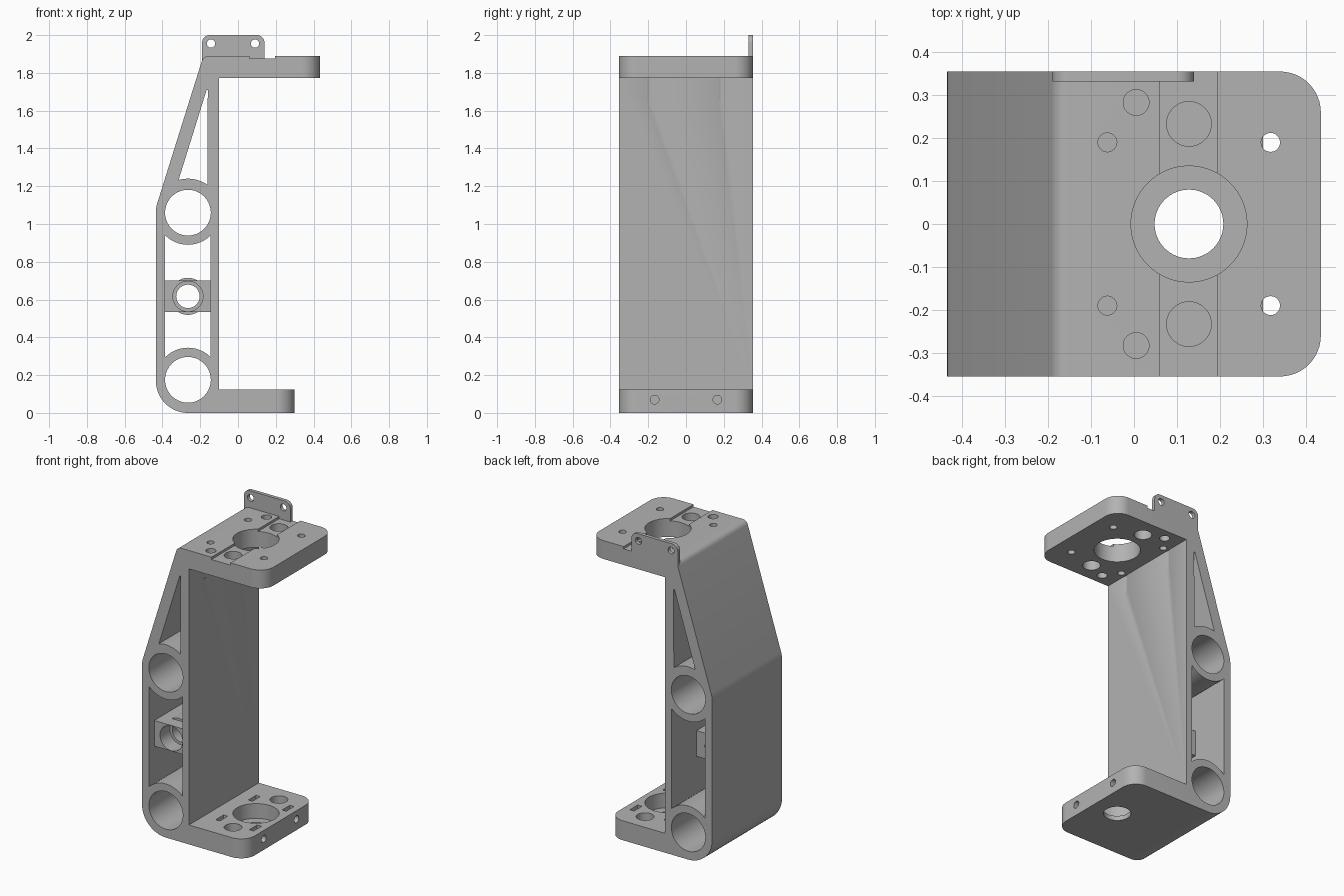
import bpy, bmesh
from math import sin, cos, radians
from mathutils import Vector

cube = bpy.data.objects.get("Cube")
if cube:
    bpy.data.objects.remove(cube)

grey = bpy.data.materials.new("plain grey")
grey.use_nodes = True
grey.diffuse_color = (0.45, 0.45, 0.45, 1)
grey.node_tree.nodes["Principled BSDF"].inputs["Base Color"].default_value = (0.45, 0.45, 0.45, 1)

HALF = 0.355            # half depth of the frame
TUBE_X = -0.265         # axis of the column tubes
LOW, MID, HIGH = 0.175, 0.617, 1.06
AXIS_X = 0.128          # axis of the round bore in both plates


def arc(cx, cy, r, a0, a1, n=16):
    return [(cx + r * cos(radians(a0 + (a1 - a0) * i / n)),
             cy + r * sin(radians(a0 + (a1 - a0) * i / n))) for i in range(n + 1)]


def circle(cx, cy, r, n=48):
    return arc(cx, cy, r, 0, 360, n)[:-1]


def rect(x0, x1, y0, y1):
    return [(x0, y0), (x1, y0), (x1, y1), (x0, y1)]


def prism(name, outline, axis, a, b):
    """Extrude a flat outline from a to b along the given axis."""
    place = {"x": lambda u, v, w: (w, u, v),
             "y": lambda u, v, w: (u, w, v),
             "z": lambda u, v, w: (u, v, w)}[axis]
    bm = bmesh.new()
    face = bm.faces.new([bm.verts.new(place(u, v, a)) for u, v in outline])
    new = bmesh.ops.extrude_face_region(bm, geom=[face])["geom"]
    shift = Vector(place(0, 0, b - a))
    bmesh.ops.translate(bm, vec=shift, verts=[g for g in new if isinstance(g, bmesh.types.BMVert)])
    bmesh.ops.recalc_face_normals(bm, faces=bm.faces)
    mesh = bpy.data.meshes.new(name)
    bm.to_mesh(mesh)
    bm.free()
    mesh.materials.append(grey)
    obj = bpy.data.objects.new(name, mesh)
    bpy.context.collection.objects.link(obj)
    return obj


def activate(obj):
    bpy.ops.object.select_all(action="DESELECT")
    obj.select_set(True)
    bpy.context.view_layer.objects.active = obj


def cut(obj, outline, axis, a, b, operation="DIFFERENCE"):
    tool = prism("cutter", outline, axis, a, b)
    activate(obj)
    mod = obj.modifiers.new("cut", "BOOLEAN")
    mod.operation, mod.solver, mod.object = operation, "EXACT", tool
    bpy.ops.object.modifier_apply(modifier=mod.name)
    bpy.data.objects.remove(tool)


# C-shaped frame: column, sloped back and two plates, with the slot in the top
profile = arc(TUBE_X, 0.17, 0.17, 180, 270)
profile += [(0.30, 0), (0.30, 0.125), (-0.10, 0.125), (-0.10, 1.772), (0.435, 1.772), (0.435, 1.89),
            (0.195, 1.89), (0.195, 1.875), (0.06, 1.875), (0.06, 1.89)]
profile += arc(-0.155, 1.852, 0.038, 90, 163, 6)
profile += arc(TUBE_X, HIGH, 0.17, 163, 180, 6)
frame = prism("frame", profile, "y", -HALF, HALF)

# Rounded outer corners of the plates
bm = bmesh.new()
bm.from_mesh(frame.data)
corners = [e for e in bm.edges
           if all(v.co.x > 0.29 for v in e.verts)
           and abs(e.verts[0].co.z - e.verts[1].co.z) > 0.1]
bmesh.ops.bevel(bm, geom=corners, offset=0.095, segments=12, profile=0.5, affect="EDGES")
bm.to_mesh(frame.data)
bm.free()

# Column tubes, the window between them and the triangular window
for z in (LOW, HIGH):
    cut(frame, circle(TUBE_X, z, 0.121, 64), "y", -1, 1)
window = arc(TUBE_X, LOW, 0.17, 135, 45) + arc(TUBE_X, HIGH, 0.17, -45, -135)
cut(frame, window, "y", -1, 1)
triangle = arc(TUBE_X, HIGH, 0.18, 106, 55, 10) + [(-0.16, 1.71), (-0.166, 1.71)]
cut(frame, triangle, "y", -1, 1)

# Plate bores
cut(frame, circle(AXIS_X, 0, 0.135, 64), "z", 1.7, 2.1)
cut(frame, circle(AXIS_X, 0, 0.135, 64), "z", 0.03, 0.3)
cut(frame, circle(AXIS_X, 0, 0.08, 64), "z", -0.1, 0.3)

for s in (-1, 1):
    # Pin holes through the top plate, blind in the bottom plate
    cut(frame, circle(AXIS_X, s * 0.233, 0.052), "z", 1.7, 2.1)
    cut(frame, circle(AXIS_X, s * 0.233, 0.052), "z", 0.04, 0.3)
    cut(frame, circle(0.005, s * 0.283, 0.03), "z", 1.7, 2.1)
    # Screw holes, with driver grooves in the column
    for dx in (-0.19, 0.19):
        cut(frame, circle(AXIS_X + dx, s * 0.19, 0.022, 32), "z", 1.7, 2.1)
    cut(frame, circle(AXIS_X - 0.19, s * 0.19, 0.042), "z", 1.65, 1.772)
    # Screw holes in the end of the bottom plate, and nut slots
    cut(frame, circle(s * 0.166, 0.07, 0.023, 32), "x", 0.2, 0.5)
    for x in (0.0, 0.24):
        cut(frame, rect(x - 0.015, x + 0.015, s * 0.166 - 0.04, s * 0.166 + 0.04), "z", 0.03, 0.3)

# Bearing block across the window, with a hub, bore and front recess
block = prism("bearing_block", rect(-0.39, -0.14, 0.535, 0.70), "y", -0.30, 0.10)
hub = [(max(-0.348, min(-0.182, x)), z) for x, z in circle(TUBE_X, MID, 0.098, 64)]
cut(block, hub, "y", -0.22, 0.08, "UNION")
cut(block, circle(TUBE_X, MID, 0.08), "y", -0.4, -0.20)
cut(block, circle(TUBE_X, MID, 0.062), "y", -1, 1)

# Upright tab at the back of the top plate
outline = [(-0.19, 1.86), (0.06, 1.86), (0.06, 1.875), (0.14, 1.875)]
outline += arc(0.10, 1.96, 0.04, 0, 90, 10) + arc(-0.15, 1.96, 0.04, 90, 180, 10)
tab = prism("mounting_tab", outline, "y", 0.332, HALF)
for x in (-0.143, 0.09):
    cut(tab, circle(x, 1.955, 0.022, 32), "y", 0, 1)

for obj in (frame, block, tab):
    activate(obj)
    bpy.ops.object.shade_smooth_by_angle(angle=radians(30))
